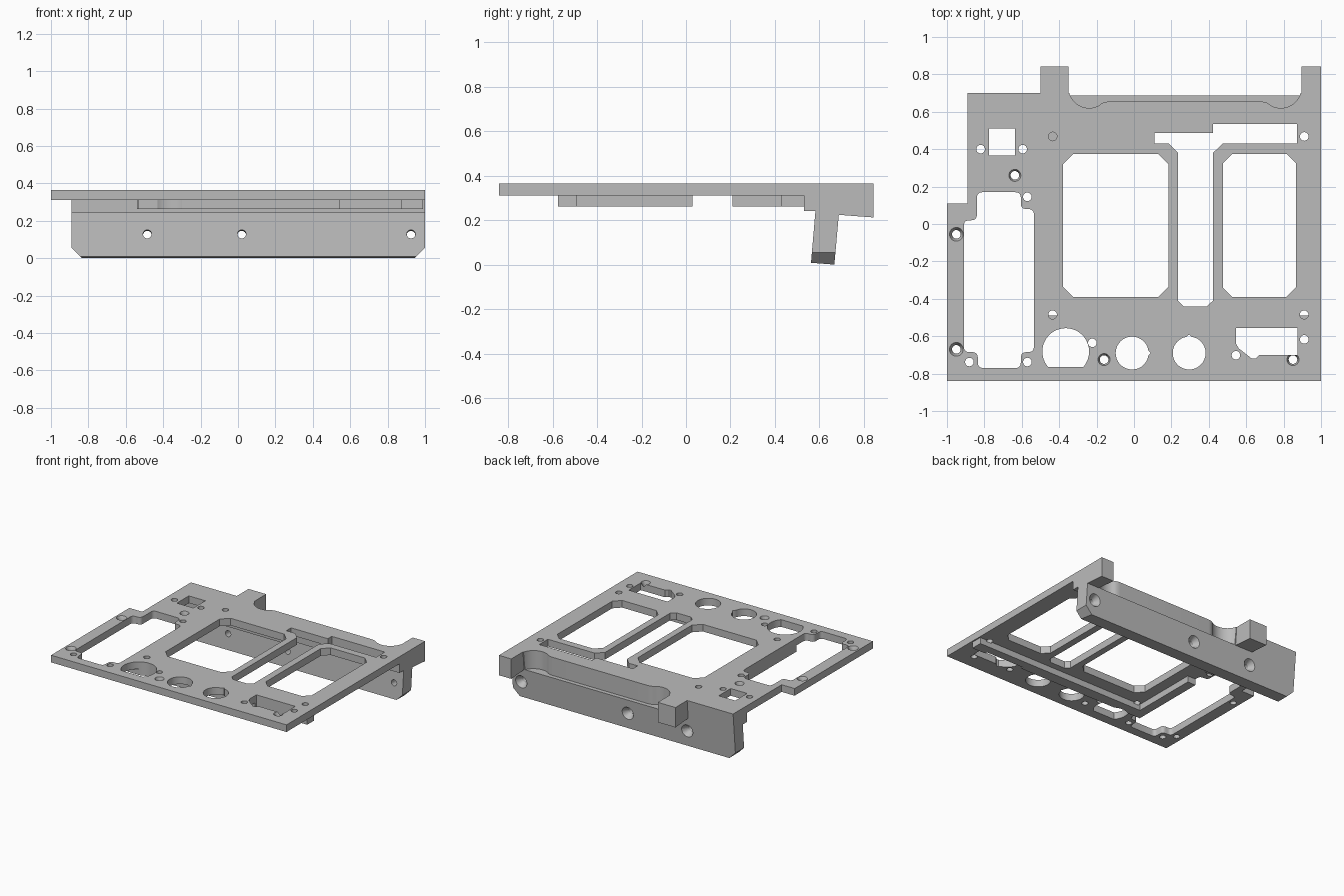
import bpy, bmesh, math
from mathutils import Vector

if "Cube" in bpy.data.objects:
    bpy.data.objects.remove(bpy.data.objects["Cube"])

TOP, UNDER = 0.365, 0.31

grey = bpy.data.materials.new("light grey")
grey.diffuse_color = (0.5, 0.5, 0.5, 1)
grey.use_nodes = True
grey.node_tree.nodes["Principled BSDF"].inputs["Base Color"].default_value = grey.diffuse_color

cutters = bpy.data.collections.new("cutters")
solids = bpy.data.collections.new("solids")
for c in (cutters, solids):
    bpy.context.scene.collection.children.link(c)


def add(name, bm, coll):
    bmesh.ops.recalc_face_normals(bm, faces=bm.faces)
    me = bpy.data.meshes.new(name)
    bm.to_mesh(me)
    bm.free()
    me.materials.append(grey)
    ob = bpy.data.objects.new(name, me)
    coll.objects.link(ob)
    ob.hide_render = True
    return ob


def prism(name, pts, a, b, coll, axis="z"):
    """Extrude a 2D outline from a to b along z (xy points) or x (yz points)."""
    bm = bmesh.new()
    place = (lambda p, t: (p[0], p[1], t)) if axis == "z" else (lambda p, t: (t, p[0], p[1]))
    lo = [bm.verts.new(place(p, a)) for p in pts]
    hi = [bm.verts.new(place(p, b)) for p in pts]
    bm.faces.new(lo)
    bm.faces.new(hi)
    n = len(pts)
    for i in range(n):
        bm.faces.new((lo[i], lo[(i + 1) % n], hi[(i + 1) % n], hi[i]))
    return add(name, bm, coll)


def rect(x0, x1, y0, y1, c=0):
    if not c:
        return [(x0, y0), (x1, y0), (x1, y1), (x0, y1)]
    return [(x0 + c, y0), (x1 - c, y0), (x1, y0 + c), (x1, y1 - c),
            (x1 - c, y1), (x0 + c, y1), (x0, y1 - c), (x0, y0 + c)]


def rounded(pts, r, steps=5):
    out = []
    for i, p in enumerate(pts):
        p = Vector(p)
        ends = []
        for q in (Vector(pts[i - 1]), Vector(pts[(i + 1) % len(pts)])):
            d = q - p
            ends.append(p + d.normalized() * min(r, d.length * 0.49))
        for k in range(steps + 1):
            t = k / steps
            out.append(tuple(ends[0] * (1 - t) ** 2 + p * 2 * t * (1 - t) + ends[1] * t * t))
    return out


def arc(cx, cy, r, a0, a1, n):
    return [(cx + r * math.cos(math.radians(a0 + (a1 - a0) * i / n)),
             cy + r * math.sin(math.radians(a0 + (a1 - a0) * i / n))) for i in range(n + 1)]


def cut(name, pts, a=0.2, b=0.5):
    prism(name, pts, a, b, cutters)


def cone(name, r1, r2, depth, loc, tilt=0):
    bm = bmesh.new()
    bmesh.ops.create_cone(bm, cap_ends=True, segments=24, radius1=r1, radius2=r2, depth=depth)
    ob = add(name, bm, cutters)
    ob.location = loc
    ob.rotation_euler.x = tilt


# Main plate
plate = prism("bracket_plate", [(-1, -0.84), (1, -0.84), (1, 0.6), (-0.89, 0.6),
                                (-0.89, 0.11), (-1, 0.11)], UNDER, TOP, bpy.context.scene.collection)
plate.hide_render = False

# Tilted rear flange with its thick root, and the two ears
flange = prism("rear_flange", [(0.53, 0.362), (0.53, 0.24), (0.582, 0.24), (0.562, 0.008), (0.667, 0),
                               (0.687, 0.223), (0.7, TOP), (0.55, TOP)], -0.89, 1, solids, "x")
for name, x0, x1 in (("left_ear", -0.5, -0.35), ("right_ear", 0.895, 1)):
    prism(name, [(0.62, 0.229), (0.842, 0.212), (0.842, TOP), (0.62, TOP)], x0, x1, solids, "x")

# Ribs on the underside
for name, r in (("front_rib", (-0.54, 0.99, -0.575, -0.49)),
                ("left_rib", (-0.54, -0.465, -0.52, 0.03)),
                ("rear_left_rib", (-0.54, -0.465, 0.21, 0.5)),
                ("rear_rib", (-0.54, 0.1, 0.43, 0.54))):
    prism(name, rect(*r), 0.262, 0.32, solids)

# Plate windows
cut("large_window", rect(-0.38, 0.185, -0.39, 0.375, 0.055))
cut("right_window", rect(0.475, 0.865, -0.39, 0.375, 0.05))
cut("square_window", rect(-0.775, -0.635, 0.365, 0.51))
cut("long_slot", [(0.11, 0.43), (0.11, 0.487), (0.422, 0.487), (0.422, 0.535), (0.872, 0.535),
                  (0.872, 0.43), (0.475, 0.43), (0.422, 0.38), (0.422, -0.41), (0.39, -0.44),
                  (0.265, -0.44), (0.235, -0.41), (0.235, 0.38), (0.185, 0.43)])
cut("left_window", rounded([(-0.84, 0.17), (-0.84, 0.02), (-0.91, 0.02), (-0.91, -0.685),
                            (-0.835, -0.685), (-0.835, -0.77), (-0.605, -0.77), (-0.605, -0.685),
                            (-0.535, -0.685), (-0.535, 0.08), (-0.605, 0.08), (-0.605, 0.17)], 0.03))
cut("port_window", [(0.545, -0.555), (0.875, -0.555), (0.875, -0.7), (0.67, -0.7), (0.65, -0.72),
                    (0.63, -0.72), (0.56, -0.665), (0.545, -0.64)])
cut("flat_round_window", arc(-0.365, -0.682, 0.125, -42, 222, 36))
for name, cx, a in (("round_window_a", -0.01, 0), ("round_window_b", 0.295, 90)):
    ca, sa = math.cos(math.radians(a)), math.sin(math.radians(a))
    key = [(cx + 0.1 * ca, -0.69 + 0.1 * sa)]
    cut(name, arc(cx, -0.69, 0.088, a + 9, a + 351, 36) + key)

# Plain screw holes, stopping at the ribs
for x, y in ((-0.82, 0.4), (-0.595, 0.4), (-0.435, 0.468), (-0.57, 0.145), (0.91, 0.468),
             (0.91, -0.485), (-0.435, -0.485), (0.91, -0.617), (-0.223, -0.635), (0.545, -0.702),
             (-0.88, -0.738), (-0.57, -0.738)):
    cone("screw_hole", 0.023, 0.023, 0.1, (x, y, UNDER + 0.04))

# Countersunk plate holes
for x, y, r in ((-0.95, -0.055, 0.038), (-0.95, -0.67, 0.038), (-0.637, 0.26, 0.032),
                (-0.16, -0.725, 0.032), (0.85, -0.725, 0.032)):
    cone("sunk_hole", 0.023, 0.023, 0.2, (x, y, 0.34))
    cone("countersink", 0.021, r + 0.004, 0.04, (x, y, TOP - 0.01))

# Countersunk flange holes, square to the tilted wall
tilt = math.radians(-90 - 5)
for x in (-0.485, 0.02, 0.925):
    cone("flange_hole", 0.023, 0.023, 0.3, (x, 0.62, 0.124), tilt)
    cone("flange_countersink", 0.02, 0.055, 0.06, (x, 0.66, 0.1205), tilt)

# Rear scoop between the ears
scoop = ([(-0.35, 0.9)] + arc(-0.24, 0.73, 0.11, 180, 300, 12) + arc(-0.13, 0.555, 0.1, 115, 90, 4)
         + arc(0.675, 0.555, 0.1, 90, 65, 4) + arc(0.785, 0.73, 0.11, 240, 360, 12) + [(0.895, 0.9)])
cut("scoop", scoop, 0.226, 0.5)

# Chamfered lower flange corners
for name, s, x in (("left_chamfer", -1, -0.89), ("right_chamfer", 1, 1)):
    bm = bmesh.new()
    rows = [[bm.verts.new((x + s * dx, y, z)) for dx, z in ((-0.065, -0.01), (0.05, 0.105), (0.05, -0.01))]
            for y in (0.5, 0.75)]
    bm.faces.new(rows[0])
    bm.faces.new(rows[1])
    for i in range(3):
        j = (i + 1) % 3
        bm.faces.new((rows[0][i], rows[0][j], rows[1][j], rows[1][i]))
    add(name, bm, cutters)

# Combine the solids, then cut everything
for op, coll in (("UNION", solids), ("DIFFERENCE", cutters)):
    m = plate.modifiers.new(op.lower(), "BOOLEAN")
    m.operation, m.operand_type, m.collection, m.solver = op, "COLLECTION", coll, "EXACT"
    m.use_self = True
bpy.context.view_layer.objects.active = plate
plate.select_set(True)
for m in list(plate.modifiers):
    bpy.ops.object.modifier_apply(modifier=m.name)
for coll in (solids, cutters):
    for ob in list(coll.objects):
        bpy.data.objects.remove(ob)
    bpy.data.collections.remove(coll)
bpy.ops.object.shade_smooth_by_angle(angle=math.radians(30))
